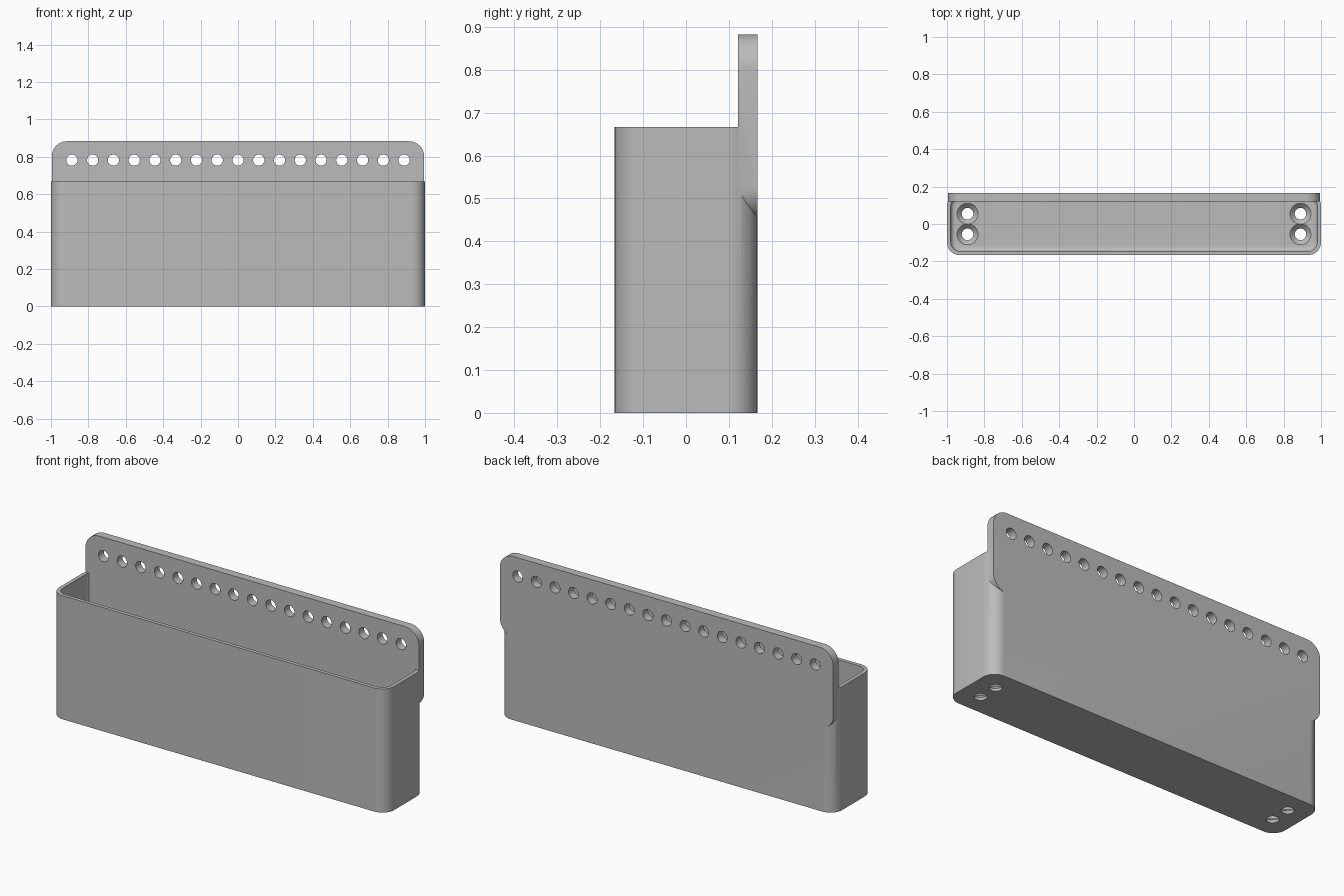
import bpy, bmesh
from math import sin, cos, pi, radians
from mathutils import Matrix

if "Cube" in bpy.data.objects:
    bpy.data.objects.remove(bpy.data.objects["Cube"], do_unlink=True)

grey = bpy.data.materials.new("plain grey")
grey.use_nodes = True
colour = (0.5, 0.5, 0.5, 1)
grey.diffuse_color = colour
grey.node_tree.nodes["Principled BSDF"].inputs["Base Color"].default_value = colour

WIDTH, DEPTH, HEIGHT = 2.0, 0.333, 0.667
WALL, CORNER = 0.02, 0.07
FLOOR, FILLET = 0.04, 0.025
BACK = DEPTH / 2


def rounded_rect(w, d, r, steps=10):
    """Outline of a rounded rectangle centred on the origin."""
    points = []
    for q, (sx, sy) in enumerate([(1, 1), (-1, 1), (-1, -1), (1, -1)]):
        for i in range(steps + 1):
            a = (q + i / steps) * pi / 2
            points.append((sx * (w / 2 - r) + r * cos(a), sy * (d / 2 - r) + r * sin(a)))
    return points


def circle(r, steps=32):
    return [(r * cos(2 * pi * i / steps), r * sin(2 * pi * i / steps)) for i in range(steps)]


def loft(name, layers, matrix=Matrix()):
    """Closed solid through (height, outline) layers."""
    bm = bmesh.new()
    rings = [[bm.verts.new((x, y, z)) for x, y in outline] for z, outline in layers]
    for low, high in zip(rings, rings[1:]):
        for i in range(len(low)):
            j = (i + 1) % len(low)
            bm.faces.new((low[i], low[j], high[j], high[i]))
    bm.faces.new(rings[0][::-1])
    bm.faces.new(rings[-1])
    bm.transform(matrix)
    bmesh.ops.recalc_face_normals(bm, faces=bm.faces)
    mesh = bpy.data.meshes.new(name)
    bm.to_mesh(mesh)
    bm.free()
    mesh.materials.append(grey)
    obj = bpy.data.objects.new(name, mesh)
    bpy.context.collection.objects.link(obj)
    return obj


def combine(target, other, operation):
    """Apply a boolean and remove the helper."""
    mod = target.modifiers.new("combine", "BOOLEAN")
    mod.operation, mod.object, mod.solver = operation, other, "EXACT"
    bpy.context.view_layer.objects.active = target
    bpy.ops.object.modifier_apply(modifier=mod.name)
    bpy.data.objects.remove(other, do_unlink=True)


# Open box with a filleted floor
outer = rounded_rect(WIDTH, DEPTH, CORNER)
bin_body = loft("wall_bin", [(0, outer), (HEIGHT, outer)])
layers = []
for i in range(7):
    a = i / 6 * pi / 2
    inset = WALL + FILLET * (1 - sin(a))
    layers.append((FLOOR + FILLET * (1 - cos(a)),
                   rounded_rect(WIDTH - 2 * inset, DEPTH - 2 * inset, CORNER - inset)))
layers.append((HEIGHT + 0.1, layers[-1][1]))
combine(bin_body, loft("cavity_cutter", layers), "DIFFERENCE")

# Mounting plate along the back
LOW, TOP, THICK = 0.45, 0.883, 0.045
panel = rounded_rect(1.99, TOP - LOW, 0.08)
upright = Matrix.Translation((0, BACK, (LOW + TOP) / 2)) @ Matrix.Rotation(pi / 2, 4, "X")
plate = loft("mounting_plate", [(0, panel), (THICK, panel)], upright)
combine(bin_body, plate, "UNION")

# Row of through holes in the plate
for i in range(17):
    place = Matrix.Translation(((i - 8) * 0.111, BACK, 0.782)) @ Matrix.Rotation(pi / 2, 4, "X")
    hole = loft("hole_cutter", [(-0.1, circle(0.03)), (0.1, circle(0.03))], place)
    combine(bin_body, hole, "DIFFERENCE")

# Countersunk holes in the floor
for x in (-0.89, 0.89):
    for y in (-0.055, 0.055):
        sink = [(-0.1, circle(0.031)), (FLOOR - 0.025, circle(0.031)),
                (FLOOR, circle(0.056)), (FLOOR + 0.02, circle(0.056))]
        combine(bin_body, loft("sink_cutter", sink, Matrix.Translation((x, y, 0))), "DIFFERENCE")

# Smooth shading with sharp edges
bpy.ops.object.select_all(action="DESELECT")
bin_body.select_set(True)
bpy.context.view_layer.objects.active = bin_body
bpy.ops.object.shade_smooth_by_angle(angle=radians(30))
